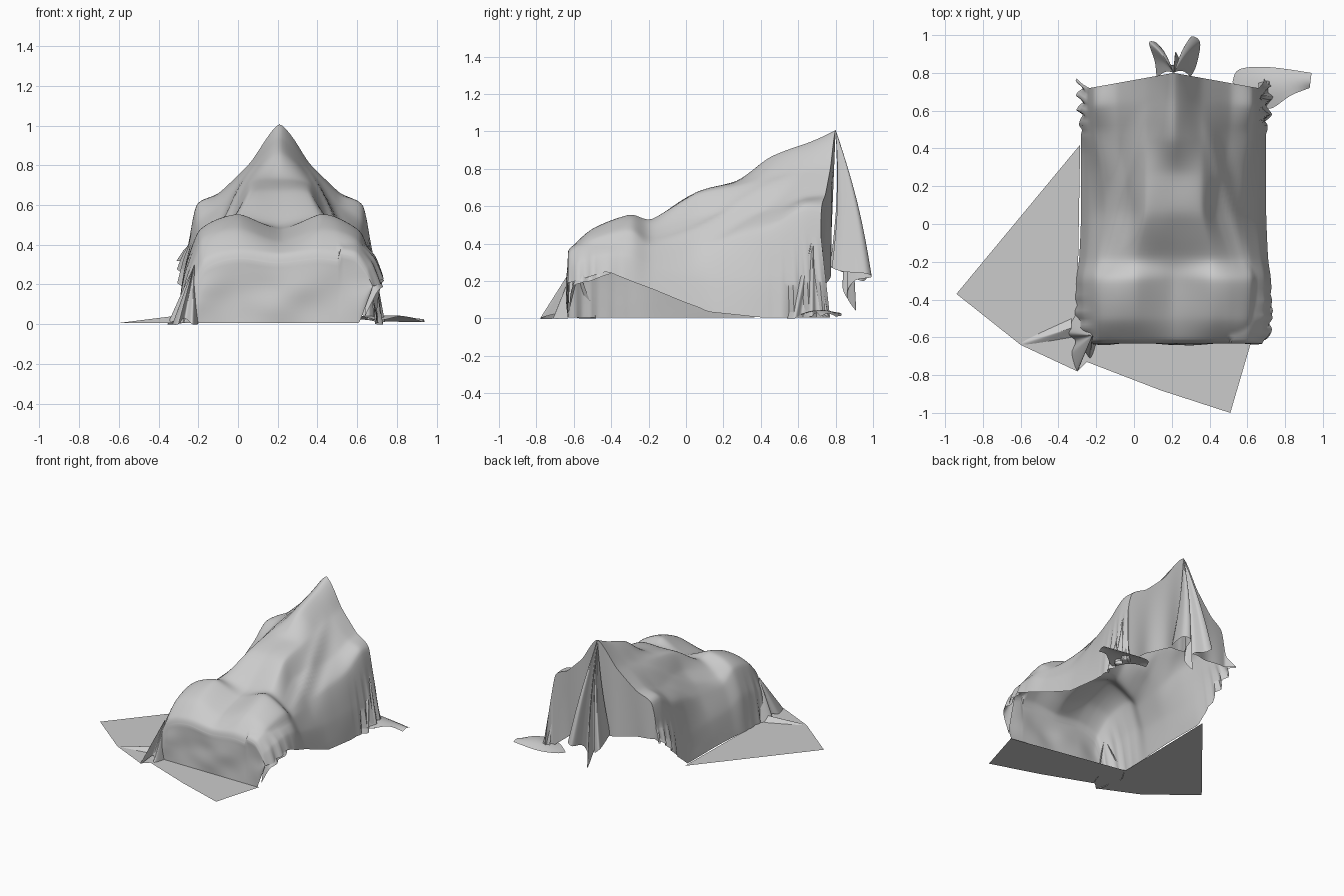
import bpy, bmesh, math
from mathutils import Vector, noise

if "Cube" in bpy.data.objects:
    bpy.data.objects.remove(bpy.data.objects["Cube"])

CX = 0.21  # centre line of the hidden object


def smooth(pts, n, k=0.5):
    """Cardinal spline resampling of a list of points, n steps per segment, tangent scale k."""
    p = [Vector(q) for q in pts]
    out = []
    for i in range(len(p) - 1):
        a, b, c, d = p[max(i - 1, 0)], p[i], p[i + 1], p[min(i + 2, len(p) - 1)]
        m0, m1 = (c - a) * k, (d - b) * k
        for j in range(n):
            t = j / n
            out.append(b * (2 * t**3 - 3 * t * t + 1) + m0 * (t**3 - 2 * t * t + t)
                       + c * (3 * t * t - 2 * t**3) + m1 * (t**3 - t * t))
    return out + [p[-1]]


def interp(x, table):
    """Piecewise linear lookup."""
    if x <= table[0][0]:
        return table[0][1]
    for (x0, y0), (x1, y1) in zip(table, table[1:]):
        if x <= x1:
            return y0 + (y1 - y0) * (x - x0) / (x1 - x0)
    return table[-1][1]


def gauss(x, w):
    return math.exp(-(x / w) ** 2)


def finish(name, bm):
    me = bpy.data.meshes.new(name)
    bm.to_mesh(me)
    bm.free()
    ob = bpy.data.objects.new(name, me)
    bpy.context.collection.objects.link(ob)
    bpy.ops.object.select_all(action='DESELECT')
    ob.select_set(True)
    bpy.context.view_layer.objects.active = ob
    bpy.ops.object.shade_smooth_by_angle(angle=math.radians(60))
    return ob


def sheet(name, rows):
    """Skin a grid of points."""
    bm = bmesh.new()
    g = [[bm.verts.new(p) for p in r] for r in rows]
    for r0, r1 in zip(g, g[1:]):
        for i in range(len(r0) - 1):
            bm.faces.new((r0[i], r0[i + 1], r1[i + 1], r1[i]))
    bmesh.ops.remove_doubles(bm, verts=bm.verts, dist=0.0002)
    return finish(name, bm)


def fan(name, apex, hem, bulge=0.0, steps=16):
    """Folds that hang from one point down to a hem curve."""
    apex = Vector(apex)
    curve = smooth(hem, 8)
    rows = []
    for j in range(steps + 1):
        t = j / steps
        rows.append([apex.lerp(p, t) + Vector((0, bulge * math.sin(math.pi * t), 0)) for p in curve])
    return sheet(name, rows)


def flat(name, pts, z):
    bm = bmesh.new()
    bm.faces.new([bm.verts.new((x, y, z)) for x, y in pts])
    bmesh.ops.triangulate(bm, faces=bm.faces)
    return finish(name, bm)


# Half cross-sections of the cloth: y, then (distance from centre line, height)
stations = [
    (-.61, [(0, .36), (.2, .38), (.3, .37), (.39, .33), (.455, .18), (.49, .005)]),
    (-.50, [(0, .42), (.2, .475), (.3, .47), (.40, .42), (.475, .24), (.515, .005)]),
    (-.30, [(0, .475), (.2, .55), (.3, .53), (.41, .46), (.48, .27), (.515, .005)]),
    (-.18, [(0, .51), (.2, .53), (.3, .47), (.40, .38), (.46, .22), (.50, .005)]),
    (.05, [(0, .67), (.15, .665), (.23, .54), (.36, .40), (.445, .2), (.49, .005)]),
    (.27, [(0, .735), (.15, .71), (.26, .57), (.38, .44), (.45, .21), (.49, .005)]),
    (.45, [(0, .86), (.15, .745), (.29, .59), (.41, .49), (.465, .23), (.49, .005)]),
    (.66, [(0, .945), (.15, .785), (.3, .65), (.42, .59), (.475, .28), (.50, .005)]),
    (.80, [(0, 1.01), (.15, .81), (.3, .665), (.42, .585), (.475, .28), (.50, .005)]),
]
# rounded front edge, a slightly smaller copy of the first section
stations.insert(0, (-.632, [(d * .97, max(z - .055, .005)) for d, z in stations[0][1]]))
left_hem = [(.38, 0), (.75, .32)]
right_hem = [(-.62, .19), (-.42, .25), (-.1, .12), (.12, .03), (.4, 0)]
ripple = [(-.62, .01), (-.48, .01), (-.3, 0), (.45, 0), (.58, .02)]


def drape(p):
    """Hem height, pleats, creases and the raked rear edge."""
    x, y, z = p
    d, s = abs(x - CX), (1 if x > CX else -1)
    hem = interp(y, right_hem if s > 0 else left_hem)
    low = max(0, min(1, (.45 - z) / .45)) * max(0, min(1, (d - .40) / .06))
    if z < .4 and d > .3:
        z = hem + max(z, .003) * (.4 - hem) / .4
    x += s * low * interp(y, ripple) * math.sin(y * 75 + s)
    # long pulled crease from the peak towards the front shoulders
    if -.3 < y < .65:
        line = .2 + .30 * (.42 - y)
        fade = math.sin(math.pi * (y + .3) / .95)
        z += fade * (.018 * gauss(d - line, .03) - .012 * gauss(d - line - .07, .04))
    if z > .05:
        z += .008 * noise.noise(Vector((x * 7, y * 4, z * 5)))
    back = max(0, (y - .5) / .3)
    y -= .18 * min(d, .44) * back
    y += low * .05 * back
    return Vector((x, y, z))


# Main cover draped over body, screen and tall rear peak
sections = []
for y, half in stations:
    pts = [(CX - d, y, z) for d, z in reversed(half)] + [(CX + d, y, z) for d, z in half[1:]]
    sections.append(smooth(pts, 8, .33))
cols = [smooth([s[i] for s in sections], 8, .4) for i in range(len(sections[0]))]
rows = [[drape(cols[i][j]) for i in range(len(cols))] for j in range(len(cols[0]))]


def drop(row, bottom, offset, steps=14):
    """Hang a panel straight down from an edge row."""
    out = []
    for j in range(steps + 1):
        t = j / steps
        r = []
        for p in row:
            q = p.lerp(Vector((p.x, p.y, min(p.z, bottom(p.x)))), t)
            q.y += offset(q, t)
            r.append(q)
        out.append(r)
    return out


# Front face falling to the floor, lifted at the right corner
front = drop(rows[0], lambda x: interp(x, [(.61, .005), (.68, .19)]),
             lambda q, t: math.sin(math.pi * t) * .008 * (math.sin(q.x * 14 + 2 * t)
                          + noise.noise(Vector((q.x * 6, 0, q.z * 8)))))
sheet("draped_cover", front[:0:-1] + rows)

# Rear panel hanging below the ridge
rear_hem = [(-.29, .32), (-.1, .30), (.1, .27), (.3, .25), (.5, .15), (.66, .02)]
sheet("rear_drop", drop(rows[-1], lambda x: interp(x, rear_hem),
                        lambda q, t: t * max(0, 1 - (abs(q.x - CX) / .47) ** 2)
                        * .015 * (math.sin(q.x * 22) - 1)))

# Folded corner hanging from the peak
fan("hanging_tail", (.21, .80, 1.01),
    [(.12, .77, .28), (.11, .86, .24), (.08, .96, .24), (.13, .95, .2), (.16, .86, .22), (.21, .84, .15),
     (.22, .91, .04), (.25, .86, .12), (.27, .90, .2), (.30, .99, .22), (.35, .96, .24), (.33, .84, .25),
     (.30, .78, .27)], bulge=.02, steps=24)

# Bunched pleats at the floor corners
fan("front_left_pleat", (-.22, -.59, .30), [(-.31, -.48, 0), (-.355, -.57, 0), (-.31, -.62, .02), (-.33, -.69, 0),
    (-.30, -.78, 0), (-.27, -.67, .03), (-.23, -.71, 0), (-.20, -.63, 0)])
fan("floor_ridge", (-.33, -.55, .04), [(-.33, -.50, .005), (-.60, -.635, .006), (-.33, -.60, .005)])
fan("rear_right_pleat", (.66, .68, .45), [(.69, .54, 0), (.73, .58, 0), (.70, .62, .02), (.74, .67, .01),
    (.71, .70, .03), (.72, .76, .01), (.66, .75, .02)])
fan("front_right_pleat", (.64, -.55, .34), [(.71, -.40, .24), (.735, -.46, .22), (.71, -.51, .2),
    (.73, -.56, .19), (.70, -.61, .16), (.64, -.625, .04)])

# Parts of the cloth lying on the floor
flat("floor_sheet_front_left", [(-.285, .42), (-.94, -.37), (-.60, -.64), (-.30, -.78), (-.25, -.73), (.14, -.88),
                                (.51, -1.0), (.62, -.625), (-.26, -.625), (-.30, -.45)], .004)
rear_edge = smooth([(.52, .75, .02), (.56, .82, .03), (.72, .83, .015), (.94, .80, .01)], 5)
near_edge = smooth([(.66, .66, .03), (.72, .61, .02), (.83, .68, .04), (.93, .72, .01)], 5)
sheet("floor_sheet_rear_right", [[a.lerp(b, t / 6) + Vector((0, 0, .015 * math.sin(math.pi * t / 6)))
                                  for a, b in zip(rear_edge, near_edge)] for t in range(7)])
